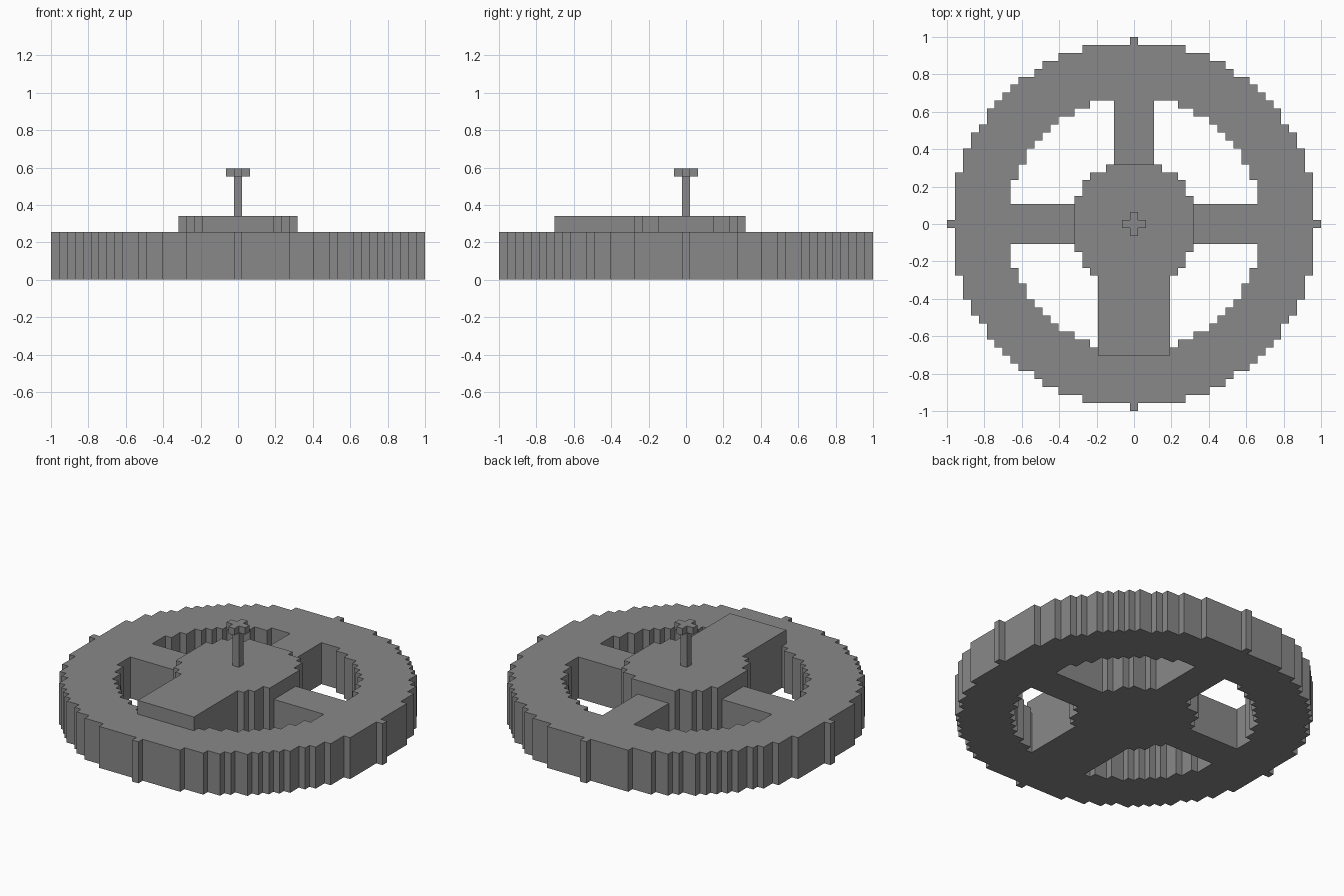
import bpy
import bmesh

old = bpy.data.objects.get("Cube")
if old:
    bpy.data.objects.remove(old, do_unlink=True)

REACH = 23                      # blocks from the centre to the rim tips
BLOCK = 2 / (2 * REACH + 1)     # size of one block

grey = bpy.data.materials.new("plain grey")
grey.use_nodes = True
colour = (0.25, 0.25, 0.25, 1)
grey.diffuse_color = colour
grey.node_tree.nodes["Principled BSDF"].inputs["Base Color"].default_value = colour


def cells(rule):
    """All block positions that satisfy a rule."""
    span = range(-REACH, REACH + 1)
    return {(i, j) for i in span for j in span if rule(i, j)}


def layered_solid(name, layers):
    """Closed skin round stacked layers, each (bottom, top, cells)."""
    bm = bmesh.new()

    def face(points):
        bm.faces.new([bm.verts.new([c * BLOCK for c in p]) for p in points])

    for n, (low, high, filled) in enumerate(layers):
        above = layers[n + 1][2] if n + 1 < len(layers) else set()
        below = layers[n - 1][2] if n else set()
        for i, j in filled:
            a, b, c, d = i - 0.5, i + 0.5, j - 0.5, j + 0.5
            ring = [(a, c), (b, c), (b, d), (a, d)]
            if (i, j) not in above:
                face([(x, y, high) for x, y in ring])
            if (i, j) not in below:
                face([(x, y, low) for x, y in reversed(ring)])
            # Outer walls, in the same order as the corners
            for k, (di, dj) in enumerate([(0, -1), (1, 0), (0, 1), (-1, 0)]):
                if (i + di, j + dj) not in filled:
                    p, q = ring[k], ring[(k + 1) % 4]
                    face([(*p, low), (*q, low), (*q, high), (*p, high)])

    bmesh.ops.remove_doubles(bm, verts=bm.verts[:], dist=BLOCK / 100)
    mesh = bpy.data.meshes.new(name)
    bm.to_mesh(mesh)
    bm.free()
    mesh.materials.append(grey)
    obj = bpy.data.objects.new(name, mesh)
    bpy.context.collection.objects.link(obj)
    return obj


# Plan shapes of the wheel
disc = cells(lambda i, j: i * i + j * j <= REACH ** 2)
rim = {(i, j) for i, j in disc if i * i + j * j >= 16 ** 2}
spokes = cells(lambda i, j: min(abs(i), abs(j)) <= 2 and max(abs(i), abs(j)) <= 16)
hub = cells(lambda i, j: i * i + j * j < 8 ** 2)
front_arm = cells(lambda i, j: abs(i) <= 4 and -16 <= j <= 0)
raised = hub | front_arm

# Wheel with the raised hub and front arm
layered_solid("wheel", [(0, 6, rim | spokes | raised), (6, 8, raised)])

# Thin stem with a cross-shaped knob
stem = {(0, 0)}
knob = cells(lambda i, j: abs(i) + abs(j) <= 1)
layered_solid("stem_and_knob", [(8, 13, stem), (13, 14, knob)])
